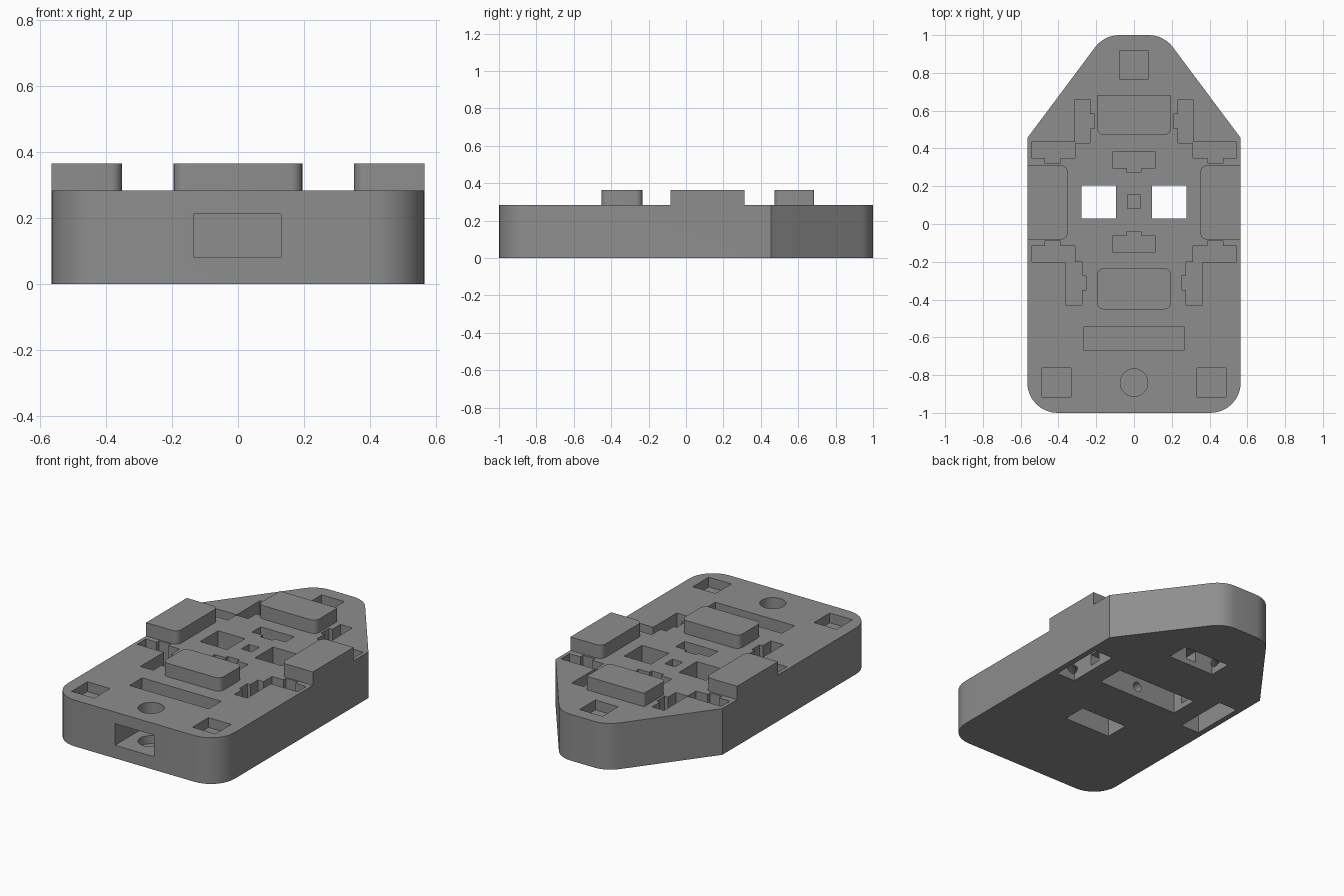
import bpy, bmesh, math
from mathutils import Vector

if "Cube" in bpy.data.objects:
    bpy.data.objects.remove(bpy.data.objects["Cube"])

TOP, PAD_TOP = 0.283, 0.365
gray = bpy.data.materials.new("plain gray")
gray.diffuse_color = (0.27, 0.27, 0.27, 1)
gray.use_nodes = True
gray.node_tree.nodes["Principled BSDF"].inputs["Base Color"].default_value = gray.diffuse_color


def rounded(corners, steps=8):
    """Outline from (x, y, radius) corners, listed counter-clockwise."""
    pts = []
    for i, (x, y, r) in enumerate(corners):
        p = Vector((x, y))
        if r == 0:
            pts.append(p)
            continue
        a = (Vector(corners[i - 1][:2]) - p).normalized()
        b = (Vector(corners[(i + 1) % len(corners)][:2]) - p).normalized()
        half = a.angle(b) / 2
        centre = p + (a + b).normalized() * r / math.sin(half)
        start = p + a * r / math.tan(half) - centre
        turn = math.pi - 2 * half
        for k in range(steps + 1):
            t = turn * k / steps
            pts.append(centre + Vector((start.x * math.cos(t) - start.y * math.sin(t),
                                        start.x * math.sin(t) + start.y * math.cos(t))))
    return pts


def prism(name, pts, z0, z1):
    bm = bmesh.new()
    low = [bm.verts.new((p[0], p[1], z0)) for p in pts]
    high = [bm.verts.new((p[0], p[1], z1)) for p in pts]
    bm.faces.new(low[::-1])
    bm.faces.new(high)
    n = len(pts)
    for i in range(n):
        j = (i + 1) % n
        bm.faces.new((low[i], low[j], high[j], high[i]))
    bmesh.ops.recalc_face_normals(bm, faces=bm.faces)
    me = bpy.data.meshes.new(name)
    bm.to_mesh(me)
    bm.free()
    me.materials.append(gray)
    ob = bpy.data.objects.new(name, me)
    bpy.context.collection.objects.link(ob)
    return ob


def box(x0, x1, y0, y1, z0, z1):
    return prism("tool", [(x0, y0), (x1, y0), (x1, y1), (x0, y1)], z0, z1)


def circle(r, n=32):
    return [(r * math.cos(2 * math.pi * i / n), r * math.sin(2 * math.pi * i / n)) for i in range(n)]


def combine(tool, op="DIFFERENCE"):
    """Apply one boolean to the base and throw the tool away."""
    mod = base.modifiers.new("shape", "BOOLEAN")
    mod.operation, mod.solver, mod.object = op, "EXACT", tool
    dg = bpy.context.evaluated_depsgraph_get()
    me = bpy.data.meshes.new_from_object(base.evaluated_get(dg))
    base.modifiers.clear()
    base.data = me
    bpy.data.objects.remove(tool)


def pocket(x0, x1, y0, y1, depth):
    combine(box(x0, x1, y0, y1, TOP - depth, 0.5))


def tunnel(a, b, r, z=0.07, sides=16):
    """Horizontal passage between two plan points."""
    a, b = Vector((*a, z)), Vector((*b, z))
    pts = circle(r, sides) if sides > 4 else [(-r, -r), (r, -r), (r, r), (-r, r)]
    ob = prism("tool", pts, 0, (b - a).length)
    m = (b - a).to_track_quat("Z", "Y").to_matrix().to_4x4()
    m.translation = a
    ob.data.transform(m)
    combine(ob)


# Main block with tapered nose
half = [(0.565, -1, 0.16), (0.565, 0.455, 0), (0.158, 1, 0.16)]
base = prism("base_block", rounded(half + [(-x, y, r) for x, y, r in half[::-1]]), 0, TOP)

# Raised pads: two in the middle, one on each side
R = 0.035
pads = [
    [(-0.195, 0.472, R), (0.195, 0.472, R), (0.195, 0.684, 0.008), (-0.195, 0.684, 0.008)],
    [(-0.195, -0.452, R), (0.195, -0.452, R), (0.195, -0.233, R), (-0.195, -0.233, R)],
    [(0.352, -0.083, R), (0.565, -0.083, 0), (0.565, 0.312, 0), (0.352, 0.312, R)],
    [(-0.565, -0.083, 0), (-0.352, -0.083, R), (-0.352, 0.312, R), (-0.565, 0.312, 0)],
]
for p in pads:
    combine(prism("tool", rounded(p, 6), 0.2, PAD_TOP), "UNION")

# Hollows under the pads, open at the bottom
for x0, x1, y0, y1 in [(-0.16, 0.16, 0.51, 0.65), (-0.16, 0.16, -0.42, -0.27),
                       (0.403, 0.53, -0.055, 0.285), (-0.53, -0.403, -0.055, 0.285)]:
    combine(box(x0, x1, y0, y1, -0.1, 0.325))

# Central bottom slot with two windows through to the top
combine(box(-0.277, 0.277, 0.03, 0.203, -0.1, 0.15))
for s in (-1, 1):
    xs = sorted((s * 0.095, s * 0.277))
    combine(box(*xs, 0.03, 0.203, 0.1, 0.5))
pocket(-0.035, 0.035, 0.083, 0.155, 0.06)

# Mirrored corner pockets: angled slots with small notches, and square recesses
D = 0.15
upper = [(0.232, 0.43), (0.313, 0.43), (0.313, 0.35), (0.543, 0.35), (0.543, 0.434),
         (0.313, 0.434), (0.313, 0.66), (0.232, 0.66)]
lower = [(0.275, -0.428), (0.362, -0.428), (0.362, -0.2), (0.543, -0.2), (0.543, -0.116),
         (0.313, -0.116), (0.313, -0.2), (0.275, -0.2)]
for s in (-1, 1):
    for shape in (upper, lower):
        combine(prism("tool", [(s * x, y) for x, y in shape], TOP - D, 0.5))
    for x0, x1, y0, y1 in [(0.39, 0.47, 0.324, 0.36), (0.208, 0.24, 0.505, 0.582),
                           (0.39, 0.47, -0.126, -0.091), (0.254, 0.285, -0.35, -0.273)]:
        pocket(*sorted((s * x0, s * x1)), y0, y1, D)
    pocket(*sorted((s * 0.333, s * 0.487)), -0.915, -0.762, 0.06)

# Centre-line pockets
for x, y0, y1, d in [(0.113, 0.297, 0.381, D), (0.04, 0.274, 0.31, D),
                     (0.113, -0.148, -0.063, D), (0.04, -0.08, -0.042, D),
                     (0.077, 0.767, 0.919, 0.06), (0.268, -0.667, -0.545, D)]:
    pocket(-x, x, y0, y1, d)

# Front port and the round well that meets it
combine(box(-0.133, 0.131, -1.1, -0.72, 0.08, 0.212))
combine(prism("tool", [(x, y - 0.84) for x, y in circle(0.073)], 0.03, 0.5))

# Passages linking the bottom hollows
tunnel((0, 0.1), (0, -0.3), 0.03)
tunnel((0, 0.15), (0, 0.55), 0.035, sides=4)
for s in (-1, 1):
    tunnel((s * 0.2, 0.13), (s * 0.45, 0.13), 0.035, sides=4)
    tunnel((s * 0.45, -0.02), (s * 0.12, -0.34), 0.028)
    tunnel((s * 0.45, 0.25), (s * 0.12, 0.58), 0.028)

# Smooth rounded corners, sharp everywhere else
bpy.context.view_layer.objects.active = base
base.select_set(True)
bpy.ops.object.shade_smooth_by_angle(angle=math.radians(30))
